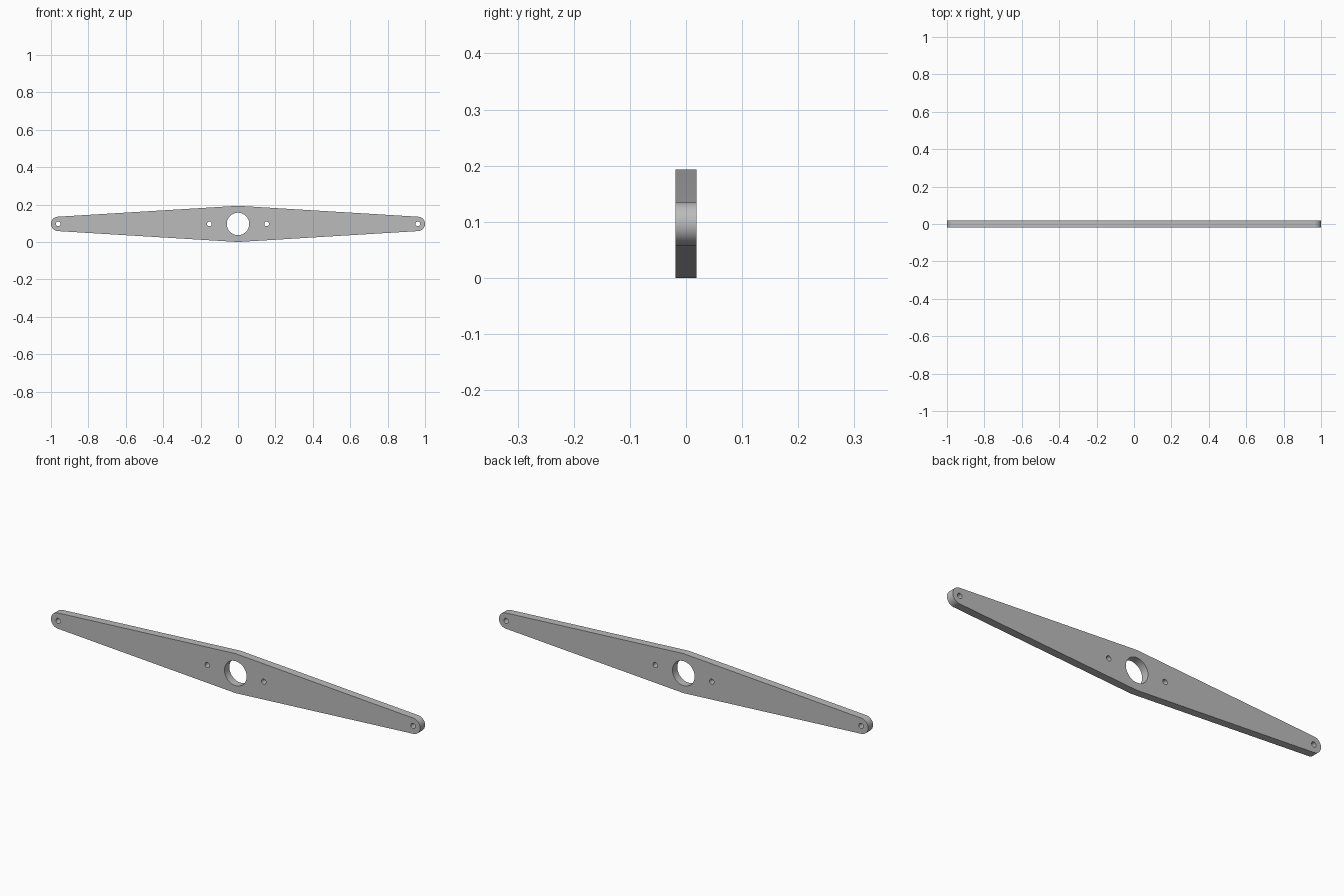
import bpy
import bmesh
from math import pi, sin, cos, acos, radians

if "Cube" in bpy.data.objects:
    bpy.data.objects.remove(bpy.data.objects["Cube"])

THICKNESS = 0.038
HUB_R, TIP_R = 0.0965, 0.0385
TIP_X = 1 - TIP_R
MID_Z = HUB_R

grey = bpy.data.materials.new("plain grey")
grey.use_nodes = True
colour = (0.5, 0.5, 0.5, 1)
grey.diffuse_color = colour
grey.node_tree.nodes["Principled BSDF"].inputs["Base Color"].default_value = colour


def arc(cx, r, start, end, steps):
    return [(cx + r * cos(start + (end - start) * i / steps),
             r * sin(start + (end - start) * i / steps)) for i in range(steps + 1)]


def circle(cx, r, steps):
    return arc(cx, r, 0, 2 * pi, steps)[:-1]


# Outline: straight tangents joining the hub circle to the two tip circles
t = acos((HUB_R - TIP_R) / TIP_X)
outline = (arc(TIP_X, TIP_R, -t, t, 32) + arc(0, HUB_R, t, pi - t, 4)
           + arc(-TIP_X, TIP_R, pi - t, pi + t, 32) + arc(0, HUB_R, pi + t, 2 * pi - t, 4))

# Centre bore, two mounting holes and two tip holes
loops = [outline, circle(0, 0.06, 64)]
for side in (-1, 1):
    loops += [circle(side * 0.153, 0.0125, 32), circle(side * TIP_X, 0.0125, 32)]

# Filled flat profile, extruded to the bar thickness
curve = bpy.data.curves.new("bar_arm", "CURVE")
curve.dimensions = "2D"
curve.fill_mode = "BOTH"
curve.extrude = THICKNESS / 2
for points in loops:
    spline = curve.splines.new("POLY")
    spline.points.add(len(points) - 1)
    for point, (x, y) in zip(spline.points, points):
        point.co = (x, y, 0, 1)
    spline.use_cyclic_u = True
curve.materials.append(grey)

bar = bpy.data.objects.new("bar_arm", curve)
bpy.context.collection.objects.link(bar)
bar.rotation_euler.x = pi / 2
bar.location.z = MID_Z
bpy.ops.object.select_all(action="DESELECT")
bar.select_set(True)
bpy.context.view_layer.objects.active = bar
bpy.ops.object.convert(target="MESH")

# Weld the walls to the faces and shade the round walls smoothly
bm = bmesh.new()
bm.from_mesh(bar.data)
bmesh.ops.remove_doubles(bm, verts=bm.verts, dist=0.00005)
bmesh.ops.recalc_face_normals(bm, faces=bm.faces)
bm.to_mesh(bar.data)
bm.free()
bpy.ops.object.shade_smooth_by_angle(angle=radians(30))
